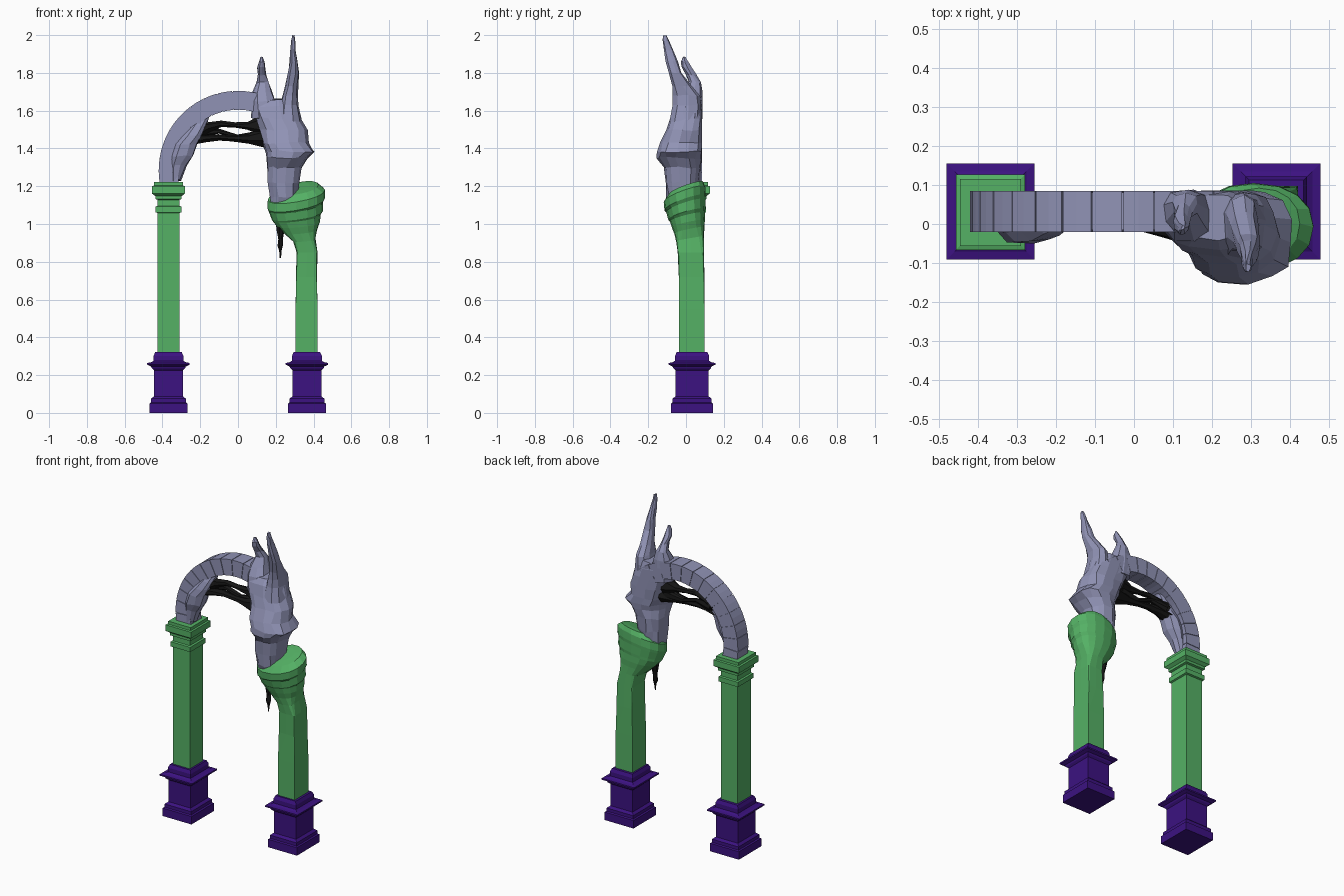
import bpy, bmesh, math, random

random.seed(4)
BOX = 1e6  # superellipse power that gives a rectangle


def material(name, rgb):
    m = bpy.data.materials.new(name)
    m.diffuse_color = (*rgb, 1)
    return m


PURPLE = material("purple", (0.045, 0.006, 0.22))
GREEN = material("green", (0.09, 0.44, 0.13))
STONE = material("stone", (0.28, 0.29, 0.46))
BLACK = material("black", (0.008, 0.008, 0.008))


def finish(bm, name, mat):
    bmesh.ops.recalc_face_normals(bm, faces=bm.faces)
    me = bpy.data.meshes.new(name)
    bm.to_mesh(me)
    bm.free()
    me.materials.append(mat)
    ob = bpy.data.objects.new(name, me)
    bpy.context.collection.objects.link(ob)
    return ob


def loft(name, mat, sections, n=12, power=2.4, jitter=0.0, axis='Z', back=9.0, tilt=(0, 0)):
    """Skin rings given as (s, a0, a1, b0, b1[, power[, tilt weight]])."""
    bm = bmesh.new()
    rings = []
    for sec in sections:
        s, a0, a1, b0, b1 = sec[:5]
        p = sec[5] if len(sec) > 5 else power
        w = sec[6] if len(sec) > 6 else 0
        ring = []
        for i in range(n):
            t = math.tau * i / n + math.pi / 4
            c, d = math.cos(t), math.sin(t)
            a = math.copysign(abs(c) ** (2 / p), c) * (a1 - a0) / 2
            b = math.copysign(abs(d) ** (2 / p), d) * (b1 - b0) / 2
            z = s + w * (tilt[0] * a + tilt[1] * b)
            a += (a0 + a1) / 2 + random.uniform(-jitter, jitter)
            b += (b0 + b1) / 2 + random.uniform(-jitter, jitter)
            z += random.uniform(-jitter, jitter)
            co = (a, min(b, back), z) if axis == 'Z' else (z, a, b)
            ring.append(bm.verts.new(co))
        rings.append(ring)
    for r, q in zip(rings, rings[1:]):
        for i in range(n):
            j = (i + 1) % n
            bm.faces.new((r[i], r[j], q[j], q[i]))
    bm.faces.new(rings[0])
    bm.faces.new(rings[-1])
    return finish(bm, name, mat)


def moulding(name, mat, cx, cy, profile, extra):
    """Rectangular stepped block from a (half width, height) profile."""
    loft(name, mat, [(z, cx - h, cx + h, cy - h - extra, cy + h + extra, BOX)
                     for h, z in profile], n=4)


# Pedestals
pedestal = [(.100, 0), (.100, .05), (.092, .055), (.092, .075), (.077, .088), (.077, .225),
            (.088, .236), (.092, .246), (.1125, .255), (.1125, .264), (.092, .268),
            (.079, .276), (.079, .302), (.070, .322)]
for side, cx in (("left", -.368), ("right", .365)):
    moulding(side + "_pedestal", PURPLE, cx, .032, pedestal, .011)

# Intact left column with moulded capital
column = [(.058, .30), (.058, 1.058), (.068, 1.062), (.068, 1.092), (.058, 1.096), (.058, 1.128),
          (.070, 1.132), (.070, 1.148), (.0885, 1.162), (.0885, 1.20), (.078, 1.203), (.078, 1.222)]
moulding("left_column", GREEN, -.368, .030, column, .008)

# Right column melting into a tilted cup
loft("right_column_cup", GREEN, [
    (.30, .305, .421, -.038, .097, BOX),
    (.55, .305, .421, -.038, .097, BOX),
    (.72, .307, .418, -.038, .097, 20),
    (.85, .310, .421, -.044, .096, 9),
    (.92, .290, .410, -.052, .096, 4, .5),
    (.965, .240, .420, -.062, .097, 2.6, .6),
    (1.00, .205, .434, -.075, .100, 2.3, .6),
    (1.035, .180, .438, -.085, .100, 2.2, .7),
    (1.05, .176, .450, -.094, .102, 2.2, .8),
    (1.095, .160, .450, -.104, .103, 2.2, .9),
    (1.11, .155, .460, -.114, .105, 2.2, 1),
    (1.155, .158, .460, -.118, .103, 2.2, 1),
    (1.19, .215, .425, -.090, .092, 2.2, 1),
    (1.195, .25, .38, -.05, .06, 2.2, 1)],
    n=16, jitter=.0, tilt=(.17, .35))

# Arch of wedge stones around a slightly recessed core
def wedge(bm, a0, a1, r0, r1, y0, y1, steps):
    rings = []
    for k in range(steps + 1):
        a = math.radians(a0 + (a1 - a0) * k / steps)
        rings.append([bm.verts.new((r * math.cos(a), y, 1.285 + r * math.sin(a)))
                      for r, y in ((r0, y0), (r1, y0), (r1, y1), (r0, y1))])
    for r, q in zip(rings, rings[1:]):
        for i in range(4):
            j = (i + 1) % 4
            bm.faces.new((r[i], r[j], q[j], q[i]))
    bm.faces.new(rings[0])
    bm.faces.new(rings[-1])


bm = bmesh.new()
for k in range(13):
    a = 50 + 11 * k
    wedge(bm, a + .25, a + 10.75, .32, .42, -.020, .085, 2)
wedge(bm, 50, 192, .324, .416, -.016, .081, 26)
finish(bm, "arch", STONE)

# Rough organic mass replacing the right side of the arch
loft("rock_body", STONE, [
    (1.08, .175, .30, -.085, .06), (1.14, .165, .315, -.10, .065),
    (1.22, .158, .322, -.108, .07), (1.30, .158, .335, -.12, .08),
    (1.35, .152, .375, -.152, .08), (1.385, .145, .408, -.152, .088),
    (1.43, .128, .372, -.138, .09), (1.495, .112, .368, -.11, .095),
    (1.56, .088, .338, -.085, .095), (1.62, .070, .32, -.065, .09),
    (1.66, .10, .29, -.04, .07)],
    n=14, jitter=.007, back=.086)

# Two twisted spikes on top
loft("short_spike", STONE, [
    (1.56, .07, .22, -.06, .09), (1.65, .068, .20, -.045, .09), (1.70, .078, .185, -.02, .088),
    (1.75, .098, .165, .012, .078), (1.79, .104, .146, .002, .055), (1.83, .100, .145, -.022, .030),
    (1.86, .110, .142, -.026, .008), (1.885, .122, .132, -.015, -.005)],
    n=9, jitter=.004, back=.088)
loft("tall_spike", STONE, [
    (1.54, .20, .34, -.09, .08), (1.63, .222, .322, -.075, .082), (1.68, .235, .315, -.07, .075),
    (1.73, .248, .318, -.075, .03), (1.80, .264, .322, -.09, -.022), (1.86, .274, .316, -.108, -.040),
    (1.92, .278, .306, -.118, -.066), (1.97, .282, .302, -.122, -.09), (1.998, .286, .297, -.12, -.104)],
    n=9, jitter=.003, back=.088)

# Lump clinging to the inside of the left arch leg
loft("arch_lump", STONE, [
    (1.23, -.36, -.305, -.02, .05), (1.31, -.36, -.275, -.035, .06), (1.36, -.35, -.238, -.05, .065),
    (1.42, -.33, -.215, -.05, .065), (1.47, -.29, -.185, -.045, .06), (1.52, -.25, -.165, -.03, .05),
    (1.56, -.21, -.15, -.01, .04)],
    n=9, jitter=.005)

# Sinewy strands stretched across the opening
strands = [
    ("upper_strand", [(-.22, -.03, .06, 1.44, 1.54), (-.16, -.01, .05, 1.485, 1.535),
                      (-.09, .0, .04, 1.515, 1.545), (-.02, .0, .035, 1.508, 1.535),
                      (.05, -.01, .045, 1.50, 1.538), (.13, -.04, .07, 1.46, 1.58)]),
    ("lower_strand", [(-.25, -.04, .06, 1.415, 1.48), (-.17, -.02, .05, 1.435, 1.475),
                      (-.10, -.01, .04, 1.442, 1.475), (-.02, -.01, .035, 1.438, 1.468),
                      (.06, -.03, .04, 1.425, 1.475), (.15, -.06, .06, 1.40, 1.52)]),
    ("link_strand", [(-.20, .01, .06, 1.45, 1.51), (-.10, .02, .045, 1.478, 1.505),
                     (.0, .015, .04, 1.455, 1.475), (.12, .0, .05, 1.43, 1.50)]),
]
for name, secs in strands:
    loft(name, BLACK, secs, n=7, power=2, jitter=.004, axis='X')

# Drip hanging under the cup
loft("cup_drip", BLACK, [
    (1.02, .195, .265, -.05, .03), (.96, .205, .245, -.035, .01), (.92, .212, .236, -.028, .0),
    (.885, .209, .238, -.03, .0), (.86, .218, .230, -.022, -.008), (.82, .222, .226, -.018, -.014)],
    n=7, power=2, jitter=.002)
